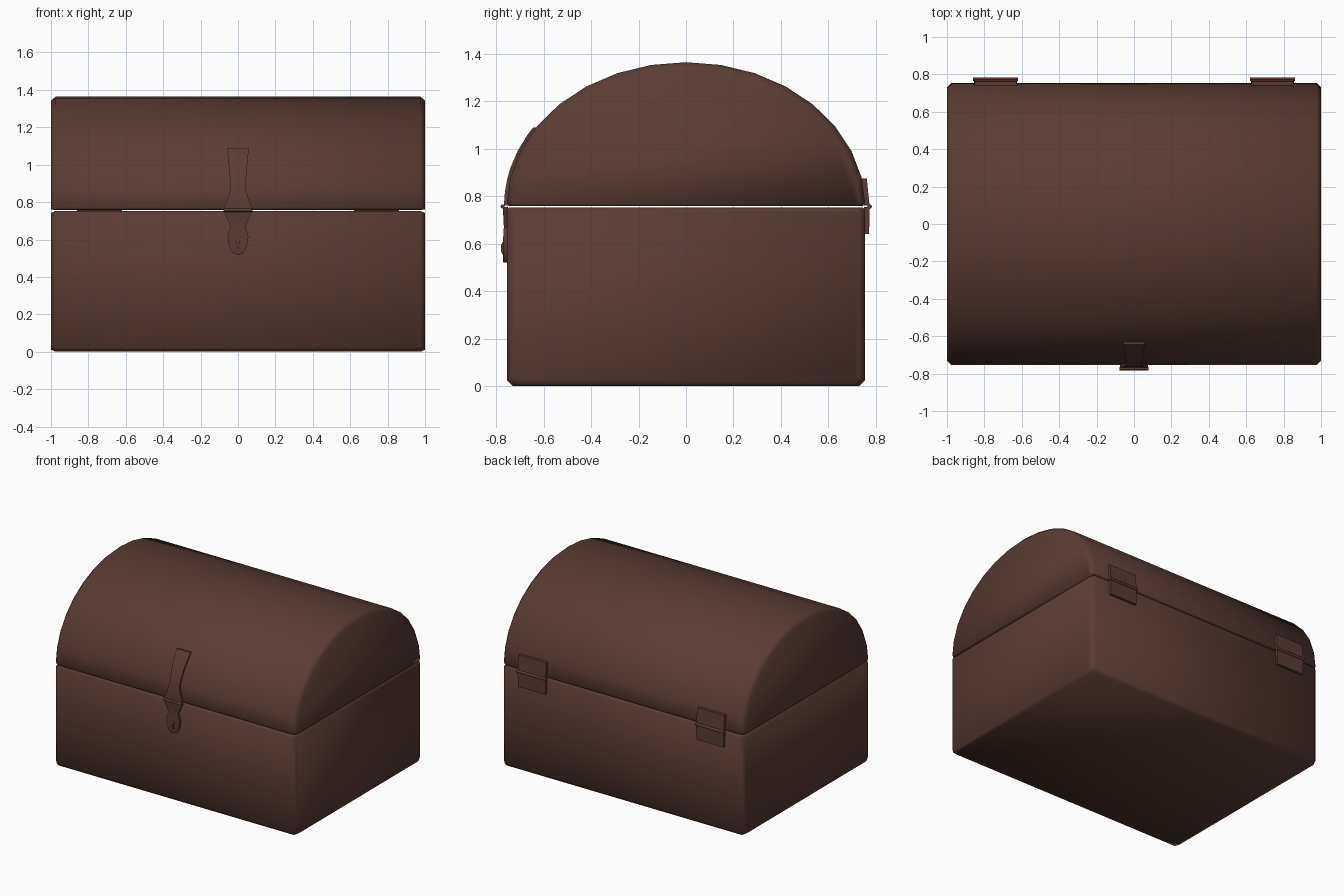
import bpy, bmesh, math

if "Cube" in bpy.data.objects:
    bpy.data.objects.remove(bpy.data.objects["Cube"])

brown = bpy.data.materials.new("dark brown")
brown.diffuse_color = (0.1, 0.045, 0.033, 1)
brown.use_nodes = True
brown.node_tree.nodes["Principled BSDF"].inputs["Base Color"].default_value = brown.diffuse_color
HY, Z0, RZ = 0.755, 0.76, 0.605     # half depth, lid base height, lid rise


def finish(name, bm, angle=None):
    bmesh.ops.recalc_face_normals(bm, faces=bm.faces)
    me = bpy.data.meshes.new(name)
    bm.to_mesh(me)
    bm.free()
    ob = bpy.data.objects.new(name, me)
    bpy.context.collection.objects.link(ob)
    me.materials.append(brown)
    bpy.ops.object.select_all(action='DESELECT')
    ob.select_set(True)
    bpy.context.view_layer.objects.active = ob
    if angle is None:
        bpy.ops.object.shade_smooth()
    else:
        bpy.ops.object.shade_smooth_by_angle(angle=math.radians(angle))
    return ob


def loft(bm, rings):
    """Skin a list of equal closed rings and cap both ends."""
    vs = [[bm.verts.new(p) for p in r] for r in rings]
    n = len(vs[0])
    for a, b in zip(vs, vs[1:]):
        for i in range(n):
            j = (i + 1) % n
            bm.faces.new((a[i], a[j], b[j], b[i]))
    bm.faces.new(vs[0])
    bm.faces.new(vs[-1])


def shell(name, prof, zc, end_scale):
    """Extrude a side profile along x with chamfered ends."""
    bm = bmesh.new()
    sy, sz = end_scale
    loft(bm, [[(x, y * s, zc + (z - zc) * t) for y, z in prof]
              for x, s, t in ((-1, sy, sz), (-0.975, 1, 1), (0.975, 1, 1), (1, sy, sz))])
    return finish(name, bm)


def strap(name, cx, side, rows, angle=30):
    """Plate lofted through rows of (half width, inner y, outer y, z)."""
    bm = bmesh.new()
    loft(bm, [[(cx - w, side * a, z), (cx + w, side * a, z),
               (cx + w, side * b, z), (cx - w, side * b, z)] for w, a, b, z in rows])
    return finish(name, bm, angle)


def pin(name, cx, y, half, r):
    bm = bmesh.new()
    loft(bm, [[(cx + x, y + r * math.cos(k * math.pi / 4), 0.757 + r * math.sin(k * math.pi / 4))
               for k in range(8)] for x in (-half, half)])
    return finish(name, bm, 50)


# chest body
b = 0.025
shell("chest_body", [(-HY + b, 0), (HY - b, 0), (HY, b), (HY, 0.743), (HY - 0.01, 0.753),
                     (-HY + 0.01, 0.753), (-HY, 0.743), (-HY, b)], 0.377, (0.967, 0.97))

# domed lid, sixteen facets in its arch
arc = [(HY * math.cos(k * math.pi / 16), Z0 + RZ * math.sin(k * math.pi / 16)) for k in range(1, 16)]
shell("domed_lid", [(-HY + 0.01, 0.759), (HY - 0.01, 0.759), (HY, 0.771)] + arc + [(-HY, 0.771)],
      0.77, (0.967, 0.96))


def lid_y(z):
    return HY * math.sqrt(max(0, 1 - ((z - Z0) / RZ) ** 2))


# latch strap curving up the lid
up = [(0.076, 0.76), (0.072, 0.775), (0.055, 0.82), (0.04, 0.875), (0.043, 0.92),
      (0.049, 0.99), (0.055, 1.06), (0.057, 1.09)]
strap("latch_strap", 0, -1, [(w, lid_y(z) - 0.012, lid_y(z) + 0.012, z) for w, z in up])

# hanging latch tongue
low = [(0.074, 0.754, 0.773), (0.07, 0.74, 0.772), (0.052, 0.70, 0.769), (0.04, 0.668, 0.768),
       (0.05, 0.64, 0.77), (0.056, 0.615, 0.771), (0.05, 0.575, 0.772), (0.04, 0.545, 0.772),
       (0.028, 0.528, 0.771), (0.012, 0.52, 0.77)]
strap("latch_tongue", 0, -1, [(w, 0.75, y, z) for w, z, y in low])
pin("latch_pin", 0, -0.773, 0.077, 0.009)

# staple through the tongue
strap("latch_staple", 0, -1, [(0.008, 0.765, 0.773, 0.553), (0.008, 0.765, 0.78, 0.567),
                              (0.008, 0.765, 0.78, 0.592), (0.008, 0.765, 0.773, 0.607)])

# two back hinges
for side, cx in (("left", -0.74), ("right", 0.74)):
    strap(side + "_hinge_upper_leaf", cx, 1, [(0.115, 0.75, 0.774, 0.76), (0.113, 0.738, 0.762, 0.875)])
    strap(side + "_hinge_lower_leaf", cx, 1, [(0.115, 0.75, 0.774, 0.754), (0.113, 0.75, 0.772, 0.64)])
    pin(side + "_hinge_pin", cx, 0.774, 0.12, 0.01)
